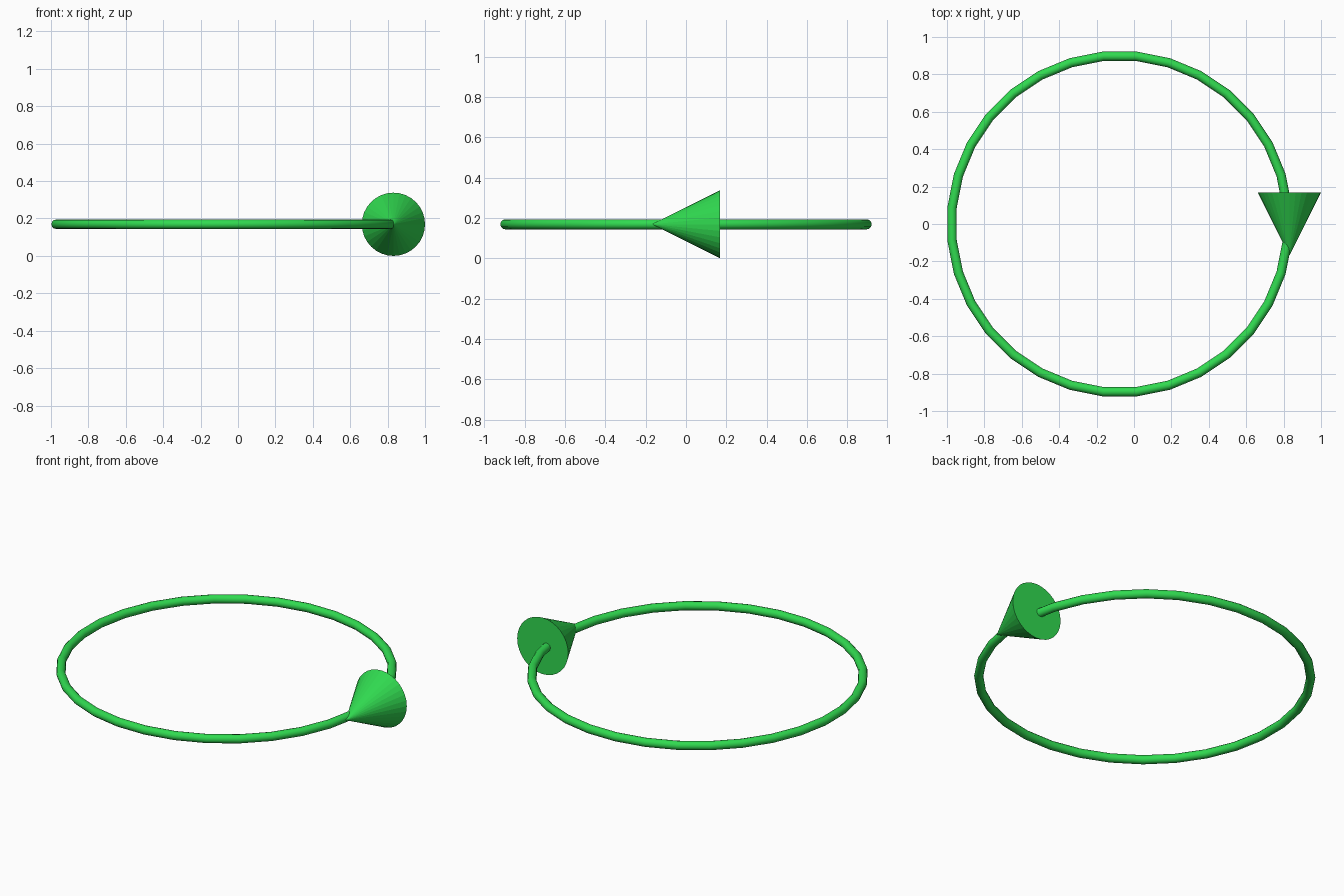
import bpy
from math import pi, cos, sin

if "Cube" in bpy.data.objects:
    bpy.data.objects.remove(bpy.data.objects["Cube"])

R, TUBE = 0.9, 0.025           # ring radius, tube radius
CX, CZ = -0.076, 0.169         # ring centre
HEAD_R, HEAD_L = 0.169, 0.338  # arrowhead

green = bpy.data.materials.new("green")
green.diffuse_color = (0.03, 0.7, 0.08, 1)
green.use_nodes = True
green.node_tree.nodes["Principled BSDF"].inputs["Base Color"].default_value = green.diffuse_color

# Circular arrow shaft
bpy.ops.mesh.primitive_torus_add(major_segments=32, minor_segments=12,
                                 major_radius=R / cos(pi / 64), minor_radius=TUBE,
                                 location=(CX, 0, CZ), rotation=(0, 0, pi / 32))
ring = bpy.context.object
ring.name = "arrow_ring"
ring.data.materials.append(green)
bpy.ops.object.shade_smooth_by_angle(angle=pi / 5)

# Arrowhead pointing towards the front
bpy.ops.mesh.primitive_cone_add(vertices=32, radius1=HEAD_R, radius2=0, depth=HEAD_L,
                                location=(1 - HEAD_R, 0, CZ), rotation=(pi / 2, 0, 0))
head = bpy.context.object
head.name = "arrow_head"
head.data.materials.append(green)
